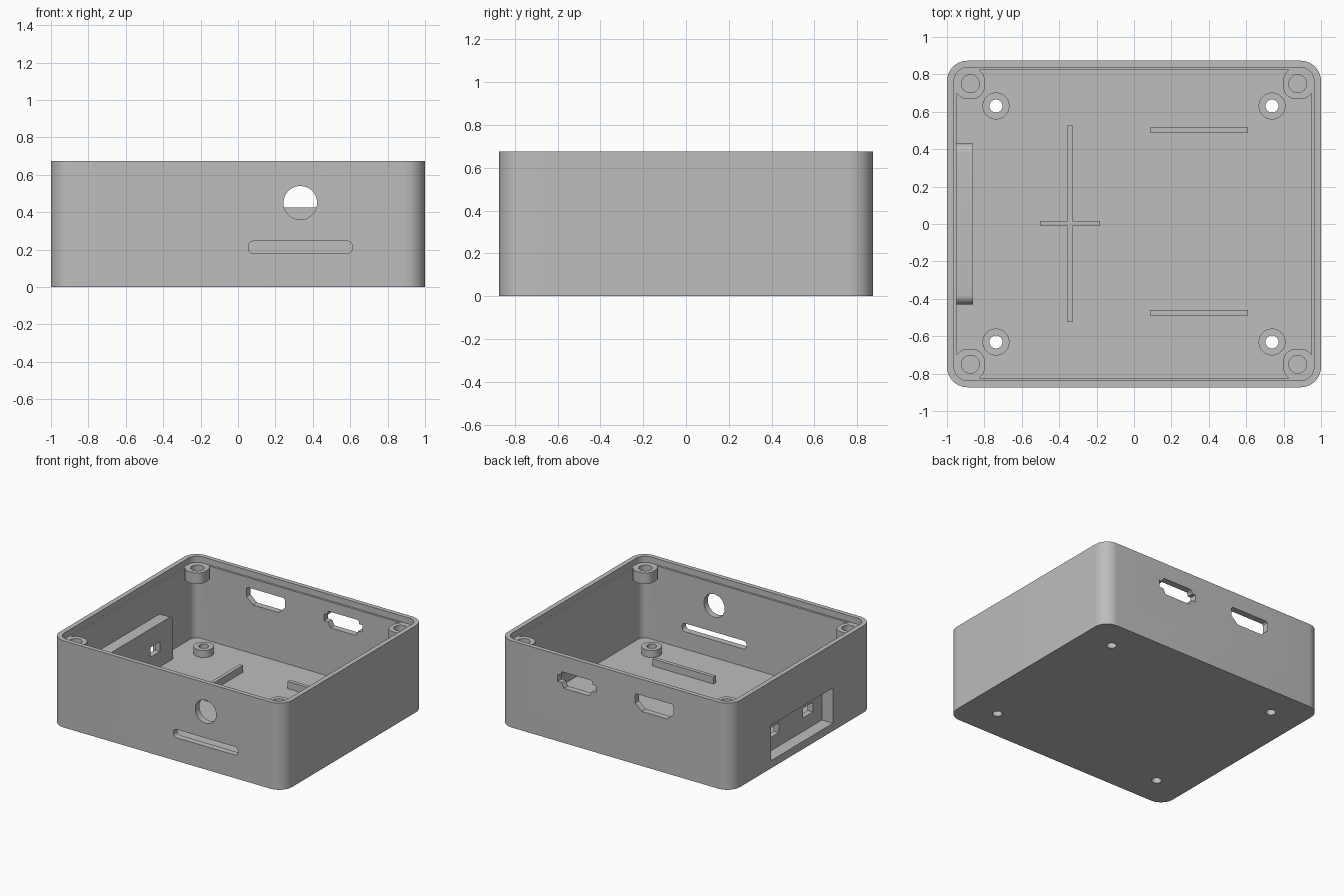
import bpy, bmesh, math

if "Cube" in bpy.data.objects:
    bpy.data.objects.remove(bpy.data.objects["Cube"])

grey = bpy.data.materials.new("plain grey")
grey.use_nodes = True
colour = (0.51, 0.51, 0.51, 1)
grey.diffuse_color = colour
grey.node_tree.nodes["Principled BSDF"].inputs["Base Color"].default_value = colour

W, D, H = 1.0, 0.873, 0.675      # half width, half depth, height
FLOOR, LEDGE, WALL, RIB = 0.045, 0.627, 0.05, 0.1


def rounded(x0, x1, y0, y1, radii, steps=10):
    """Rectangle outline, radii for the corners: low-low, high-low, high-high, low-high."""
    if not isinstance(radii, tuple):
        radii = (radii,) * 4
    pts = []
    for i, (x, y, sx, sy) in enumerate(((x0, y0, 1, 1), (x1, y0, -1, 1), (x1, y1, -1, -1), (x0, y1, 1, -1))):
        r = radii[i]
        n = steps if r else 0
        for k in range(n + 1):
            a = math.pi * (1 + i / 2) + (math.pi / 2 * k / n if n else 0)
            pts.append((x + sx * r + r * math.cos(a), y + sy * r + r * math.sin(a)))
    return pts


def circle(x, y, r, n=40):
    return [(x + r * math.cos(math.tau * k / n), y + r * math.sin(math.tau * k / n)) for k in range(n)]


def prism(name, pts, lo, hi, axis="z"):
    """Extrude an outline along an axis from lo to hi."""
    place = {"x": lambda u, v, w: (w, u, v), "y": lambda u, v, w: (u, w, v), "z": lambda u, v, w: (u, v, w)}[axis]
    bm = bmesh.new()
    rings = [[bm.verts.new(place(u, v, w)) for u, v in pts] for w in (lo, hi)]
    bm.faces.new(rings[0])
    bm.faces.new(rings[1])
    n = len(pts)
    for i in range(n):
        j = (i + 1) % n
        bm.faces.new((rings[0][i], rings[0][j], rings[1][j], rings[1][i]))
    bmesh.ops.recalc_face_normals(bm, faces=bm.faces)
    mesh = bpy.data.meshes.new(name)
    bm.to_mesh(mesh)
    bm.free()
    mesh.materials.append(grey)
    obj = bpy.data.objects.new(name, mesh)
    bpy.context.collection.objects.link(obj)
    return obj


def combine(target, tool, operation):
    """Apply a boolean and remove the tool."""
    mod = target.modifiers.new("boolean", "BOOLEAN")
    mod.operation, mod.solver, mod.object = operation, "EXACT", tool
    graph = bpy.context.evaluated_depsgraph_get()
    mesh = bpy.data.meshes.new_from_object(target.evaluated_get(graph))
    target.modifiers.clear()
    target.data = mesh
    bpy.data.objects.remove(tool)


def cut(target, *args):
    combine(target, prism("cutter", *args), "DIFFERENCE")


def add(target, *args):
    combine(target, prism("addition", *args), "UNION")


corners = [(sx, sy) for sx in (-1, 1) for sy in (-1, 1)]

# Case shell with hollow interior
shell = prism("case_shell", rounded(-W, W, -D, D, 0.11), 0, H)
ix, iy = W - WALL, D - WALL
cut(shell, rounded(-ix, ix, -iy, iy, 0.06), FLOOR, H + 0.1)

# Corner screw bosses, trimmed flush with the lid ledge
for sx, sy in corners:
    x, y = sorted((sx * 0.797, sx * 0.96)), sorted((sy * 0.668, sy * 0.835))
    add(shell, rounded(*x, *y, 0.07), 0.54, 0.65)
lx, ly = W - 0.0375, D - 0.035
cut(shell, rounded(-lx, lx, -ly, ly, 0.075), LEDGE, H + 0.1)
for sx, sy in corners:
    cut(shell, circle(sx * 0.875, sy * 0.75, 0.048), 0.5, 0.7)
    cut(shell, circle(sx * 0.738, sy * 0.631, 0.035), -0.1, 0.2)

# Port housing on the right side, open to the outside
add(shell, rounded(-0.43, 0.43, 0.03, 0.385, (0, 0, 0.05, 0.05)), -0.97, -0.86, "x")
cut(shell, rounded(-0.38, 0.38, 0.06, 0.335, 0), -1.1, -0.905, "x")
for y in (-0.21, 0.21):
    cut(shell, rounded(y - 0.06, y + 0.06, 0.165, 0.24, 0), -0.95, -0.8, "x")

# Front round hole and card slot
cut(shell, circle(0.333, 0.45, 0.09), -1, -0.7, "y")
cut(shell, rounded(0.055, 0.61, 0.18, 0.245, 0.025), -1, -0.7, "y")


# Back connector openings: flat top, tapered bottom
def connector(x, half, base):
    right = [(base, 0.425), (half, 0.475), (half, 0.54), (half - 0.01, 0.55)]
    return [(x + u, z) for u, z in right] + [(x - u, z) for u, z in reversed(right)]


cut(shell, connector(-0.338, 0.165, 0.11), 0.7, 1, "y")
cut(shell, connector(0.33, 0.135, 0.11), 0.7, 1, "y")
cut(shell, rounded(0.165, 0.495, 0.465, 0.52, 0), 0.7, 1, "y")

# Board standoffs
parts = [shell]
for sx, sy in corners:
    name = ("back" if sy > 0 else "front") + ("_left" if sx > 0 else "_right") + "_standoff"
    ring = prism(name, circle(sx * 0.738, sy * 0.631, 0.072), FLOOR - 0.01, RIB)
    cut(ring, circle(sx * 0.738, sy * 0.631, 0.035), -0.1, 0.2)
    parts.append(ring)

# Floor ribs
cross = prism("cross_rib", rounded(-0.355, -0.328, -0.525, 0.53, 0), FLOOR - 0.01, RIB)
add(cross, rounded(-0.5, -0.183, -0.012, 0.016, 0), FLOOR - 0.01, RIB)
parts.append(cross)
for name, y in (("front_rib", -0.475), ("back_rib", 0.502)):
    parts.append(prism(name, rounded(0.085, 0.61, y - 0.015, y + 0.015, 0), FLOOR - 0.01, RIB))

# Smooth curved walls, keep edges sharp
for obj in parts:
    bpy.ops.object.select_all(action="DESELECT")
    obj.select_set(True)
    bpy.context.view_layer.objects.active = obj
    bpy.ops.object.shade_smooth_by_angle(angle=math.radians(30))
